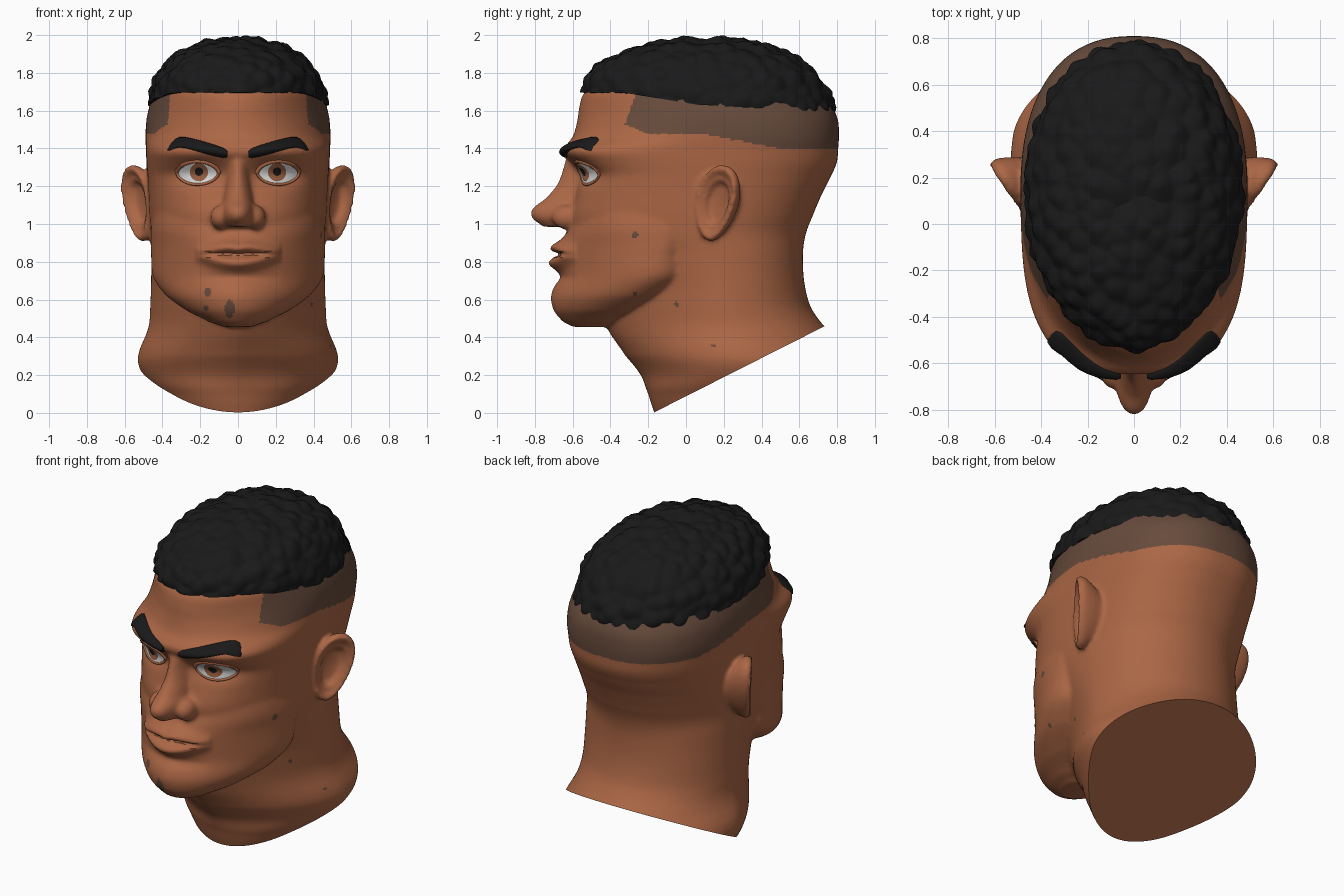
import bpy, bmesh, math
from mathutils import Vector, noise
from mathutils.bvhtree import BVHTree

if "Cube" in bpy.data.objects:
    bpy.data.objects.remove(bpy.data.objects["Cube"])


def material(name, rgb):
    m = bpy.data.materials.new(name)
    m.diffuse_color = (*rgb, 1)
    m.use_nodes = True
    m.node_tree.nodes["Principled BSDF"].inputs["Base Color"].default_value = m.diffuse_color
    return m


SKIN = material("skin brown", (0.41, 0.135, 0.06))
FADE = material("shaved hair", (0.135, 0.07, 0.045))
HAIR = material("hair black", (0.010, 0.010, 0.010))
WHITE = material("eye white", (0.78, 0.78, 0.78))
IRIS = material("iris brown", (0.36, 0.13, 0.06))
PUPIL = material("pupil black", (0.012, 0.01, 0.01))


def finish(bm, name, mats, angle=50):
    me = bpy.data.meshes.new(name)
    bm.to_mesh(me)
    bm.free()
    for m in mats:
        me.materials.append(m)
    me.shade_smooth()
    me.set_sharp_from_angle(angle=math.radians(angle))
    ob = bpy.data.objects.new(name, me)
    bpy.context.collection.objects.link(ob)
    return ob


def bridge(bm, rings, closed=False):
    """Join a row of point rings into a tube, capped unless closed."""
    vs = [[bm.verts.new(p) for p in r] for r in rings]
    n = len(vs[0])
    pairs = list(zip(vs, vs[1:])) + ([(vs[-1], vs[0])] if closed else [])
    faces = [bm.faces.new((a[i], a[(i + 1) % n], b[(i + 1) % n], b[i]))
             for a, b in pairs for i in range(n)]
    if not closed:
        faces += [bm.faces.new(vs[0][::-1]), bm.faces.new(vs[-1])]
    bmesh.ops.recalc_face_normals(bm, faces=faces)


def section(z, hw, yf, yc, yb, nf=2.0, nb=2.0, n=96):
    """Horizontal cross-section with separate front and back roundness."""
    pts = []
    for i in range(n):
        a = math.tau * i / n
        c, s = math.cos(a), math.sin(a)
        e = 2 / (nb if s > 0 else nf)
        r = yb - yc if s > 0 else yc - yf
        pts.append((math.copysign(abs(c) ** e, c) * hw,
                    yc + math.copysign(abs(s) ** e, s) * r, z))
    return pts


def smooth_rows(rows, steps=4):
    """Catmull-Rom rows between the given section rows."""
    rows = [tuple(r) + (2.0,) * (7 - len(r)) for r in rows]
    out = []
    for i in range(len(rows) - 1):
        p0, p1, p2, p3 = rows[max(0, i - 1)], rows[i], rows[i + 1], rows[min(len(rows) - 1, i + 2)]
        for k in range(steps):
            t = k / steps
            row = []
            for a, b, c, d in zip(p0, p1, p2, p3):
                row.append(b + .5 * t * (c - a + t * (2 * a - 5 * b + 4 * c - d + t * (3 * (b - c) + d - a))))
            row[0] = p1[0] + (p2[0] - p1[0]) * t
            out.append(row)
    return out + [rows[-1]]


# --- head: skull and neck, jaw, nose and ears fused into one surface
bm = bmesh.new()
skull = [(1.90, .20, -.20, .13, .40), (1.78, .40, -.42, .13, .62), (1.70, .44, -.535, .13, .72),
         (1.62, .47, -.565, .13, .775, 1.9, 2.15), (1.55, .485, -.575, .13, .805, 1.95, 2.3),
         (1.46, .49, -.60, .12, .81, 2.2, 2.4), (1.39, .487, -.65, .10, .805, 2.9, 2.4),
         (1.33, .485, -.62, .10, .80, 2.8, 2.35), (1.26, .48, -.585, .10, .77, 2.6, 2.3),
         (1.16, .475, -.585, .10, .72, 2.55, 2.25), (1.04, .47, -.615, .10, .67, 2.4, 2.15),
         (.95, .465, -.60, .10, .635, 2.2, 2.1), (.86, .46, -.50, .15, .62, 2.0, 2.1),
         (.70, .46, -.46, .18, .625, 1.65, 2.1), (.56, .465, -.46, .20, .66, 1.5),
         (.45, .475, -.42, .22, .74, 1.5), (.30, .53, -.32, .27, .86, 1.6),
         (.20, .505, -.24, .29, .95, 1.7), (.10, .42, -.20, .30, 1.0), (-.10, .30, -.14, .30, 1.1)]
jaw = [(1.10, .44, -.58, -.10, .12, 2.3), (.98, .46, -.62, -.10, .12, 2.15),
       (.90, .462, -.66, -.12, .12, 1.85), (.84, .46, -.67, -.14, .10, 1.75),
       (.72, .45, -.68, -.18, .08, 1.65, 2.2), (.62, .38, -.715, -.28, -.04, 1.7, 2.2),
       (.54, .27, -.70, -.38, -.20, 1.85), (.48, .15, -.65, -.46, -.35), (.455, .08, -.60, -.48, -.4)]
nose = [(1.40, .06, -.62, -.55, -.45, 1.8), (1.30, .06, -.655, -.55, -.45, 1.8),
        (1.20, .07, -.69, -.55, -.45, 1.8), (1.13, .08, -.75, -.55, -.45, 2),
        (1.08, .09, -.815, -.55, -.45, 2.2), (1.03, .09, -.815, -.55, -.45, 2.2),
        (.985, .07, -.76, -.55, -.45, 2)]
for part in (skull, jaw, nose):
    bridge(bm, [section(*r) for r in smooth_rows(part)])

ear_profile = [(.02, -.13), (.5, -.12), (.82, -.06), (1, -.015), (1.02, .012), (.94, .034),
               (.82, .024), (.74, .006), (.62, .012), (.5, -.022), (.02, -.03)]
for s in (1, -1):
    # nostril wings
    ball = bmesh.ops.create_uvsphere(bm, u_segments=24, v_segments=16, radius=1)["verts"]
    for v in ball:
        v.co = (s * .092 + v.co.x * .055, -.625 + v.co.y * .085, 1.035 + v.co.z * .065)
    # ear: a dished disc, back edge swung outwards
    rings = []
    for r, h in ear_profile:
        ring = []
        for i in range(40):
            a = math.tau * i / 40
            v = math.sin(a) * r
            u = math.cos(a) * r * .12 * (1 + .2 * v)
            p = Vector((.525, .165, 1.11)) + u * Vector((.55, .835, 0)) \
                + v * .2 * Vector((.13, .15, 1)) + h * Vector((.835, -.55, 0))
            ring.append((s * p.x, p.y, p.z))
        rings.append(ring)
    bridge(bm, rings)

raw = finish(bm, "head_parts", [])
mod = raw.modifiers.new("fuse", 'REMESH')
mod.mode = 'VOXEL'
mod.voxel_size = .0115
fused = bpy.data.meshes.new_from_object(raw.evaluated_get(bpy.context.evaluated_depsgraph_get()))
bpy.data.objects.remove(raw)
bm = bmesh.new()
bm.from_mesh(fused)
for _ in range(5):
    bmesh.ops.smooth_vert(bm, verts=bm.verts, factor=.5, use_axis_x=True, use_axis_y=True, use_axis_z=True)


def bell(d, w):
    return math.exp(-(d / w) ** 2)


# eye sockets and lips pressed into the face
for v in bm.verts:
    x, y, z = v.co
    if y < -.3:
        dy = .055 * bell(abs(x) - .215, .14) * bell(z - 1.27, .065)
        m = max(0, 1 - (x / .23) ** 2)
        if m:
            dip = .008 * bell(x, .03)
            dy -= .052 * m ** .7 * bell(z - .845 - .036 * m + dip, .034)
            dy -= .055 * m ** .7 * bell(z - .845 + .052 * m, .036)
            dy += .03 * m ** .6 * bell(z - .84, .011)
            dy += .015 * m * bell(z - .715, .03)
        v.co.y += dy

# sloping neck cut
cut = bmesh.ops.bisect_plane(bm, geom=bm.verts[:] + bm.edges[:] + bm.faces[:],
                             plane_co=(0, -.17, .002), plane_no=(0, -.46, .91), clear_inner=True)
edges = [e for e in cut["geom_cut"] if isinstance(e, bmesh.types.BMEdge)]
bmesh.ops.holes_fill(bm, edges=edges, sides=0)

# shaved band and small skin marks
front_marks = [(-.045, .55, .026, .05), (-.16, .64, .018, .024), (-.17, .555, .014, .014)]
side_marks = [(-.27, .94, .018, .018), (-.27, .63, .014, .01), (-.05, .575, .014, .012), (.15, .355, .013, .01)]
for f in bm.faces:
    x, y, z = f.calc_center_median()
    low = 1.475 - .075 * min(1, max(0, (y - .1) / .4)) + .05 * max(0, (-y - .2) / .12)
    band = z > low and y > -.28 - (1.65 - z) * .35
    mark = (y < -.4 and any(((x - a) / w) ** 2 + ((z - b) / h) ** 2 < 1 for a, b, w, h in front_marks)) \
        or (x > .1 and any(((y - a) / w) ** 2 + ((z - b) / h) ** 2 < 1 for a, b, w, h in side_marks))
    f.material_index = 1 if band or mark else 0
bm.normal_update()
tree = BVHTree.FromBMesh(bm)
finish(bm, "head", [SKIN, FADE])


def face_y(x, z):
    hit = tree.ray_cast(Vector((x, -2, z)), Vector((0, 1, 0)))[0]
    return hit.y if hit else -.4


# --- hair: lumpy dome above a sloping hairline
bm = bmesh.new()
rings = []
outline = section(0, .476, -.55, .117, .784, 1.88, 2.1, 220)
for j in range(61):
    t = j / 60 * math.pi / 2 * .99
    h, r = math.sin(t), math.cos(t) ** .88
    ring = []
    for xe, ye, _ in outline:
        y = .117 + (ye - .117) * r
        edge = 1.695 - .065 * min(1, max(0, (ye + .33) / .4)) - .035 * min(1, max(0, (ye - .1) / .6))
        p = Vector((xe * r, y, edge + h * (1.988 - edge)))
        n = Vector((p.x / .22, (y - .117) / .44, h * 2.2 + .05)).normalized()
        d = noise.voronoi(p * 11)[0][0]
        p += n * .038 * (.45 - d)
        p.z = min(p.z, 2)
        ring.append(p)
    rings.append(ring)
bridge(bm, rings)
finish(bm, "hair", [HAIR], 60)

# --- eyes, eyelids and eyebrows
EX, EZ, EW, EH = .213, 1.27, .105, .056


def eye_y(x, z):
    dome = 1 - ((x - EX) / EW) ** 2 - ((z - EZ) / EH) ** 2
    return face_y(x, z) - .008 - .02 * max(0, dome)


def patch(name, s, outline, centre, mat, lift):
    """Thin curved plate that follows the eye surface."""
    bm = bmesh.new()
    cx, cz = centre
    grid = []
    for k in range(1, 7):
        row = []
        for ox, oz in outline:
            x, z = cx + (ox - cx) * k / 6, cz + (oz - cz) * k / 6
            row.append(bm.verts.new((s * x, eye_y(x, z) - lift, z)))
        grid.append(row)
    n = len(outline)
    bm.faces.new(grid[0])
    for a, b in zip(grid, grid[1:]):
        for i in range(n):
            bm.faces.new((a[i], a[(i + 1) % n], b[(i + 1) % n], b[i]))
    bm.normal_update()
    bmesh.ops.reverse_faces(bm, faces=[f for f in bm.faces if f.normal.y > 0])
    finish(bm, name, [mat])


def almond(a):
    s = math.sin(a)
    return EX + EW * math.cos(a), EZ + EH * math.copysign(abs(s) ** 1.2, s)


def disc(cx, cz, r):
    pts = []
    for i in range(32):
        a = math.tau * i / 32
        x, z = cx + r * math.cos(a), cz + r * math.sin(a)
        lim = EH * max(0, 1 - ((x - EX) / EW) ** 2) ** .6
        pts.append((x, min(EZ + lim, max(EZ - lim, z))))
    return pts


brow_line = [(.055, 1.370, .016), (.075, 1.376, .026), (.12, 1.388, .030), (.16, 1.399, .031),
             (.20, 1.411, .031), (.24, 1.422, .030), (.28, 1.431, .029), (.31, 1.433, .027),
             (.335, 1.424, .024), (.355, 1.41, .018), (.372, 1.393, .006)]
for s, side in ((1, "left"), (-1, "right")):
    patch("eyeball_" + side, s, [almond(math.tau * i / 48) for i in range(48)], (EX, EZ), WHITE, 0)
    patch("iris_" + side, s, disc(.207, 1.274, .048), (.207, 1.272), IRIS, .004)
    patch("pupil_" + side, s, disc(.207, 1.277, .022), (.207, 1.277), PUPIL, .008)

    bm = bmesh.new()
    rings = []
    for i in range(48):
        a = math.tau * i / 48
        x, z = almond(a)
        y = face_y(x, z) - .006
        r = .012 if math.sin(a) > 0 else .008
        rings.append([(s * (x + r * (.6 + math.cos(b)) * math.cos(a)), y + r * math.sin(b),
                       z + r * (.6 + math.cos(b)) * math.sin(a))
                      for b in (math.tau * k / 8 for k in range(8))])
    bridge(bm, rings, closed=True)
    finish(bm, "eyelid_" + side, [SKIN])

    bm = bmesh.new()
    rings = []
    for x, z, h in brow_line:
        ring = []
        for k in range(14):
            b = math.tau * k / 14
            zz = z + h * math.cos(b)
            ring.append((s * x, face_y(x, zz) - .006 - min(.022, h) * math.sin(b), zz))
        rings.append(ring)
    bridge(bm, rings)
    finish(bm, "eyebrow_" + side, [HAIR])
